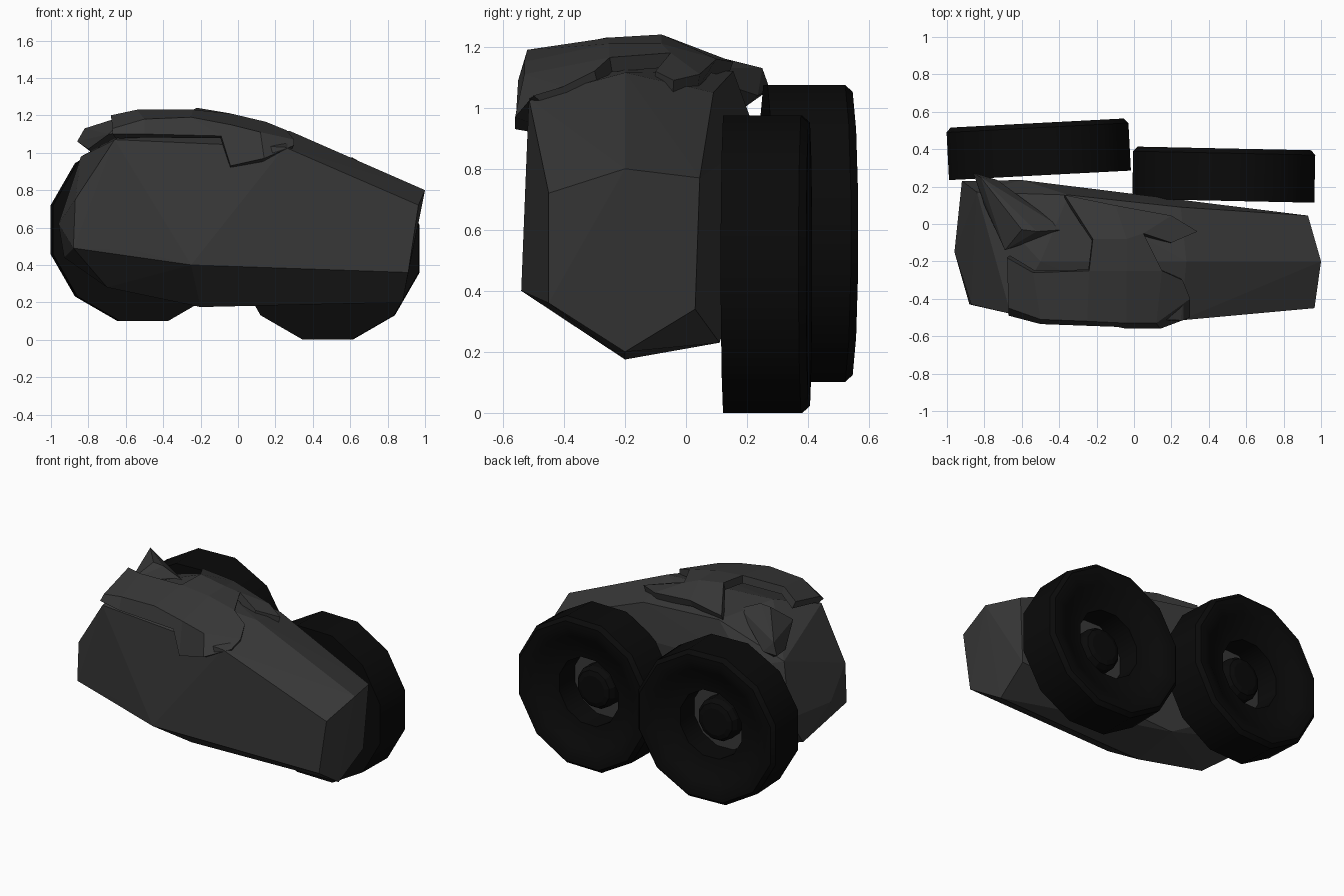
import bpy, bmesh, math
from mathutils import Matrix

if "Cube" in bpy.data.objects:
    bpy.data.objects.remove(bpy.data.objects["Cube"])


def material(name, v):
    m = bpy.data.materials.new(name)
    m.diffuse_color = (v, v, v, 1)
    m.use_nodes = True
    m.node_tree.nodes["Principled BSDF"].inputs["Base Color"].default_value = m.diffuse_color
    return m


GREY = material("dark_grey", 0.04)
BLACK = material("tyre_black", 0.003)


def finish(name, bm, mat):
    bmesh.ops.recalc_face_normals(bm, faces=bm.faces)
    me = bpy.data.meshes.new(name)
    bm.to_mesh(me)
    bm.free()
    me.materials.append(mat)
    ob = bpy.data.objects.new(name, me)
    bpy.context.collection.objects.link(ob)
    return ob


def convex(name, pts, mat):
    bm = bmesh.new()
    for p in pts:
        bm.verts.new(p)
    res = bmesh.ops.convex_hull(bm, input=bm.verts)
    junk = [g for g in res["geom_interior"] if isinstance(g, bmesh.types.BMVert)]
    if junk:
        bmesh.ops.delete(bm, geom=junk, context='VERTS')
    return finish(name, bm, mat)


def lathe(name, profile, loc, turn, mat, closed, phase=15):
    # twelve-sided revolve about the local y axis
    bm = bmesh.new()
    n = 12
    rings = []
    for k in range(n):
        a = math.radians(360 * k / n + phase)
        rings.append([bm.verts.new((r * math.cos(a), y, r * math.sin(a))) for r, y in profile])
    m = len(profile)
    for k in range(n):
        p, q = rings[k], rings[(k + 1) % n]
        for i in range(m if closed else m - 1):
            j = (i + 1) % m
            bm.faces.new((p[i], p[j], q[j], q[i]))
    if not closed:
        bm.faces.new([r[0] for r in rings])
        bm.faces.new([r[-1] for r in rings])
    bm.transform(Matrix.Translation(loc) @ Matrix.Rotation(math.radians(turn), 4, 'Z'))
    return finish(name, bm, mat)


# faceted body
convex("body", [
    # narrow end
    (0.965, -0.45, 0.72), (1.0, -0.2, 0.8), (0.93, 0.045, 0.77),
    (0.90, 0.03, 0.34), (0.88, -0.2, 0.2), (0.91, -0.45, 0.36),
    # front wall
    (-0.25, -0.54, 0.40), (-0.55, -0.49, 0.48), (-0.88, -0.43, 0.49),
    (-0.87, -0.43, 0.75), (-0.66, -0.48, 1.07), (0.25, -0.515, 1.03),
    # roof
    (-0.5, -0.2, 1.16), (0.28, -0.2, 1.115), (-0.35, 0.155, 1.12), (0.25, 0.09, 1.05),
    # wide end and back wall
    (-0.96, -0.15, 0.62), (-0.84, 0.17, 0.98), (-0.93, 0.1, 0.44),
    (-0.6, 0.235, 0.9), (-0.92, 0.23, 0.64), (-0.7, 0.2, 0.5),
    # underside
    (-0.7, -0.2, 0.28), (-0.2, -0.2, 0.175), (-0.2, 0.11, 0.23)], GREY)

# top shell plate with a hanging flap, a notch and a prong
rows = [
    [(-.67, -.49, 1.10), (-.5, -.535, 1.10), (-.09, -.55, 1.09),
     (-.04, -.56, .93), (.14, -.56, .97), (.3, -.5, 1.04)],
    [(-.67, -.45, 1.13), (-.5, -.51, 1.18), (-.25, -.52, 1.19),
     (-.04, -.53, 1.15), (.12, -.53, 1.11), (.3, -.4, 1.07)],
    [(-.68, -.18, 1.20), (-.54, -.26, 1.23), (-.24, -.25, 1.23),
     (-.04, -.25, 1.21), (.15, -.25, 1.165), (.26, -.3, 1.12)],
    [None, None, (-.22, -.08, 1.24), (-.04, -.08, 1.21), (.05, -.05, 1.18), None],
    [None, None, (-.37, .155, 1.15), (-.1, .10, 1.16), (.2, .045, 1.11), None]]
bm = bmesh.new()
v = [[bm.verts.new(p) if p else None for p in r] for r in rows]
for a, b in zip(v, v[1:]):
    for i in range(5):
        quad = (a[i], a[i + 1], b[i + 1], b[i])
        if all(quad):
            bm.faces.new(quad)
bm.faces.new((v[3][4], bm.verts.new((.2, -.1, 1.12)), bm.verts.new((.34, -.04, 1.09)), v[4][4]))
shell = finish("shell_plate", bm, GREY)
if sum(p.normal.z for p in shell.data.polygons) < 0:
    shell.data.flip_normals()
mod = shell.modifiers.new("thickness", 'SOLIDIFY')
mod.thickness = 0.05
mod.offset = -1

# narrow horn reaching to the back corner
convex("corner_horn", [
    (-.60, -.03, 1.20), (-.52, -.04, 1.20), (-.69, -.14, 1.10), (-.37, -.03, 1.13),
    (-.73, .235, 1.04), (-.78, .19, 1.0), (-.8, .1, 1.02),
    (-.86, .275, 1.06), (-.82, .25, 1.13)], GREY)

# wheels: dished tyre, recessed floor and hub
tyre = [(.504, -.14), (.504, .115), (.48, .14), (.44, .14), (.38, .12),
        (.32, .085), (.225, .07), (.225, -.14)]
floor = [(.235, -.13), (.235, -.09)]
hub = [(.14, -.12), (.14, -.01), (.12, .02), (.09, .03)]
for side, loc, turn in (("left", (-.51, .40, .588), 3), ("right", (.48, .264, .487), -1.2)):
    w = lathe(side + "_wheel", tyre, loc, turn, BLACK, True)
    lathe(side + "_wheel_floor", floor, loc, turn, GREY, False)
    lathe(side + "_hub", hub, loc, turn, BLACK, False)
    bpy.ops.object.select_all(action='DESELECT')
    w.select_set(True)
    bpy.context.view_layer.objects.active = w
    bpy.ops.object.shade_smooth_by_angle(angle=math.radians(35))
